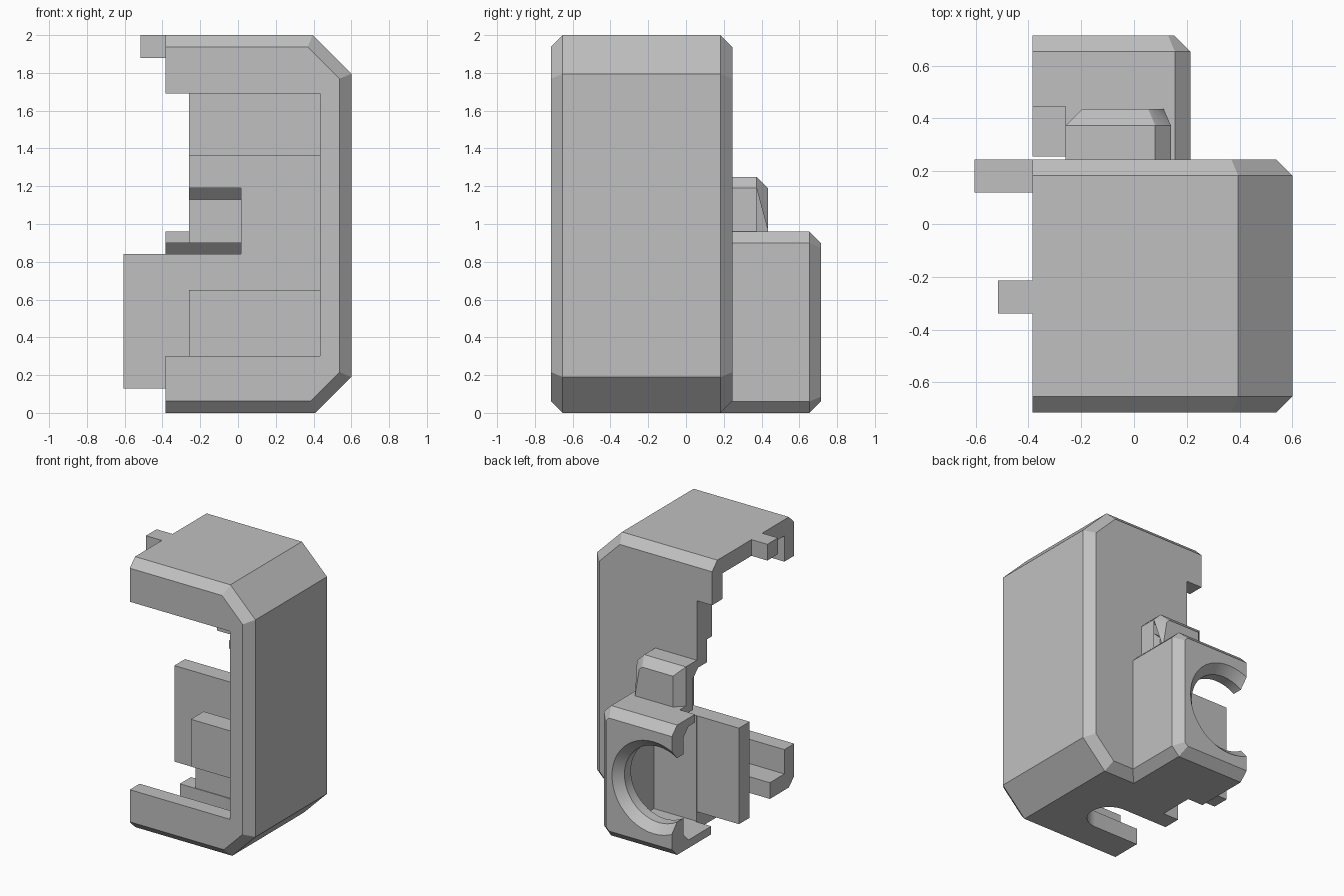
import bpy, bmesh, math
from mathutils import Matrix

if "Cube" in bpy.data.objects:
    bpy.data.objects.remove(bpy.data.objects["Cube"], do_unlink=True)

grey = bpy.data.materials.new("plain grey")
grey.use_nodes = True
grey.diffuse_color = (0.53, 0.53, 0.53, 1)
grey.node_tree.nodes["Principled BSDF"].inputs["Base Color"].default_value = (0.53, 0.53, 0.53, 1)


def finish(bm, name):
    bmesh.ops.recalc_face_normals(bm, faces=bm.faces)
    mesh = bpy.data.meshes.new(name)
    bm.to_mesh(mesh)
    bm.free()
    mesh.materials.append(grey)
    ob = bpy.data.objects.new(name, mesh)
    bpy.context.scene.collection.objects.link(ob)
    return ob


def prism(name, pts, lo, hi, axis="y", rims=()):
    """Extrude a profile along x or y; chamfer the end rims listed."""
    bm = bmesh.new()
    place = (lambda a, b, t: (a, t, b)) if axis == "y" else (lambda a, b, t: (t, a, b))
    ends = [[bm.verts.new(place(a, b, t)) for a, b in pts] for t in (lo, hi)]
    for ring in ends:
        bm.faces.new(ring)
    n = len(pts)
    for i in range(n):
        j = (i + 1) % n
        bm.faces.new((ends[0][i], ends[0][j], ends[1][j], ends[1][i]))
    bmesh.ops.recalc_face_normals(bm, faces=bm.faces)
    edges = [e for e in bm.edges if any(all(abs(v.co.y - r) < 1e-5 for v in e.verts) for r in rims)]
    if edges:
        bmesh.ops.bevel(bm, geom=edges, offset=0.062, offset_type="OFFSET",
                        segments=1, profile=0.5, affect="EDGES")
    return finish(bm, name)


def box(name, x, y, z):
    return prism(name, [(x[0], z[0]), (x[1], z[0]), (x[1], z[1]), (x[0], z[1])], y[0], y[1])


def cone(name, centre, r1, r2, depth, axis):
    bm = bmesh.new()
    turn = Matrix.Rotation(-math.pi / 2, 4, "X") if axis == "y" else Matrix()
    bmesh.ops.create_cone(bm, cap_ends=True, segments=48, radius1=r1, radius2=r2, depth=depth,
                          matrix=Matrix.Translation(centre) @ turn)
    return finish(bm, name)


def combine(target, tool, operation):
    mod = target.modifiers.new("join", "BOOLEAN")
    mod.operation, mod.solver, mod.object = operation, "EXACT", tool
    graph = bpy.context.evaluated_depsgraph_get()
    mesh = bpy.data.meshes.new_from_object(target.evaluated_get(graph))
    target.modifiers.clear()
    target.data = mesh
    bpy.data.objects.remove(tool, do_unlink=True)


def corner_block(x0, x1, z0, z1, top, bottom):
    """Profile with its two right-hand corners cut off."""
    return [(x0, z0), (x1 - bottom, z0), (x1, z0 + bottom), (x1, z1 - top), (x1 - top, z1), (x0, z1)]


EDGE, STEP, FAR = -0.385, -0.26, -1.0

# Outer case, rear housing and cable hump
case = prism("case", corner_block(FAR, 0.6, 0, 2, 0.205, 0.19), -0.715, 0.245, rims=(-0.715, 0.245))
housing = prism("housing", corner_block(FAR, 0.215, 0, 0.96, 0.06, 0.06), 0.1, 0.715, rims=(0.715,))
hump = prism("hump", corner_block(STEP, 0.14, 0.8, 1.25, 0.06, 0), 0.15, 0.435, rims=(0.435,))
combine(case, housing, "UNION")
combine(case, hump, "UNION")

cuts = [
    # open side
    box("side_cut", (-2, EDGE), (-2, 2), (-1, 3)),
    # hollow interior and front opening
    prism("interior", corner_block(FAR, 0.485, 0.12, 1.88, 0.17, 0.17), -0.6, 0.125),
    box("front_opening", (FAR, 0.435), (-1, -0.5), (0.3, 1.69)),
    # back wall edge and housing roof notch
    box("wall_edge", (FAR, STEP), (-0.5, 0.25), (0.13, 1.69)),
    box("roof_notch", (FAR, STEP), (0.24, 0.445), (0.5, 1.2)),
    box("floor_notch", (FAR, STEP), (0.0, 0.255), (-1, 0.5)),
    # cable channel and housing cavity
    prism("channel", [(0.1, 0.84), (0.29, 0.84), (0.29, 1.13), (0.23, 1.19), (0.1, 1.19)], FAR, 0.015, "x"),
    prism("cavity", [(0.246, 0.06), (0.52, 0.06), (0.58, 0.12), (0.58, 0.84), (0.52, 0.9), (0.246, 0.9)],
          FAR, 0.09, "x"),
    # round port with countersink
    cone("port", (-0.235, 0.65, 0.48), 0.28, 0.28, 0.3, "y"),
    cone("countersink", (-0.235, 0.69, 0.48), 0.28, 0.35, 0.07, "y"),
    # rounded slot in the floor
    box("slot", (FAR, -0.02), (-0.43, -0.13), (-0.5, 0.3)),
    cone("slot_end", (-0.02, -0.28, -0.1), 0.15, 0.15, 0.8, "z"),
]
for cutter in cuts:
    combine(case, cutter, "DIFFERENCE")

# Inner pad, standing rib, sliding plate and top tab
parts = [
    box("upper_pad", (STEP, 0.5), (0.07, 0.15), (1.36, 1.69)),
    box("rib", (STEP, 0.5), (-0.125, -0.03), (0.1, 0.65)),
    box("rib_front", (STEP, 0.5), (-0.18, -0.12), (0.3, 0.65)),
    box("plate", (-0.605, 0.05), (0.12, 0.245), (0.13, 0.84)),
    box("tab", (-0.515, -0.3), (-0.34, -0.215), (1.88, 2)),
]
for part in parts:
    combine(case, part, "UNION")
for ob in (case,):
    ob.data.materials.clear()
    ob.data.materials.append(grey)
    for face in ob.data.polygons:
        face.material_index = 0

# Smooth curved ports, sharp everywhere else
bpy.ops.object.select_all(action="DESELECT")
case.select_set(True)
bpy.context.view_layer.objects.active = case
bpy.ops.object.shade_smooth_by_angle(angle=math.radians(25))
